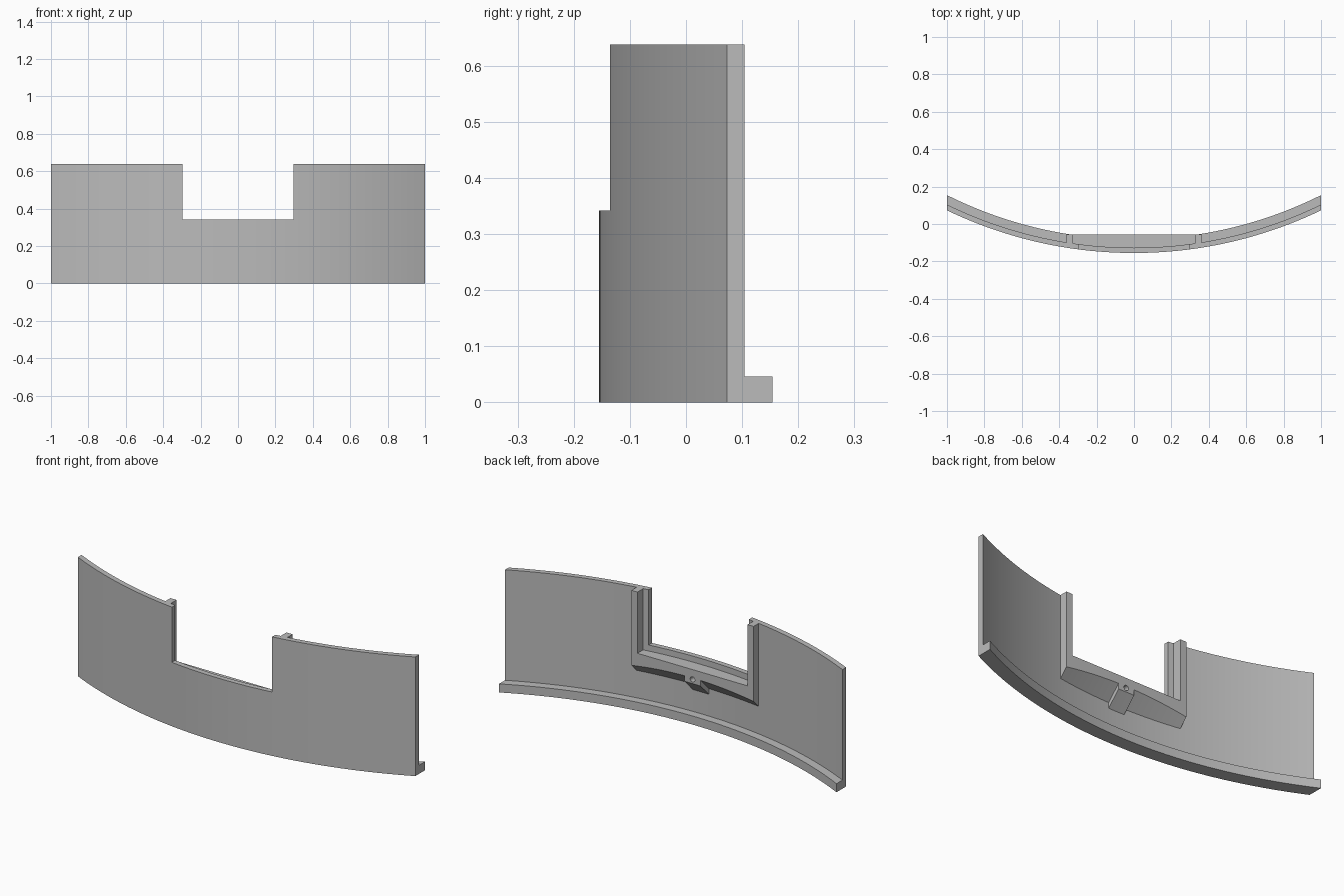
import bpy, bmesh, math
from mathutils import Matrix

cube = bpy.data.objects.get("Cube")
if cube:
    bpy.data.objects.remove(cube, do_unlink=True)

CENTRE_Y = 2.152                                # axis of the curved wall
R_OUT, R_IN, R_FLANGE = 2.307, 2.279, 2.234
HEIGHT, FLANGE_H = 0.638, 0.046
BACK_Y = -0.055                                 # flat rear plane of the frame

grey = bpy.data.materials.new("plain grey")
grey.use_nodes = True
grey.diffuse_color = (0.5, 0.5, 0.5, 1)
grey.node_tree.nodes["Principled BSDF"].inputs["Base Color"].default_value = (0.5, 0.5, 0.5, 1)


def arc_y(x, r):
    return CENTRE_Y - math.sqrt(r * r - x * x)


def finish(name, bm):
    bmesh.ops.recalc_face_normals(bm, faces=bm.faces)
    mesh = bpy.data.meshes.new(name)
    bm.to_mesh(mesh)
    bm.free()
    obj = bpy.data.objects.new(name, mesh)
    bpy.context.collection.objects.link(obj)
    mesh.materials.append(grey)
    return obj


def loft(name, half_width, steps, section):
    """Sweep section(x) -> [(y, z), ...] from -half_width to +half_width."""
    bm = bmesh.new()
    rings = []
    for i in range(steps + 1):
        x = half_width * (2 * i / steps - 1)
        rings.append([bm.verts.new((x, y, z)) for y, z in section(x)])
    for a, b in zip(rings, rings[1:]):
        for j in range(len(a)):
            k = (j + 1) % len(a)
            bm.faces.new((a[j], a[k], b[k], b[j]))
    bm.faces.new(rings[0])
    bm.faces.new(rings[-1])
    return finish(name, bm)


def cut(obj, cutter):
    mod = obj.modifiers.new("cut", 'BOOLEAN')
    mod.operation, mod.solver, mod.object = 'DIFFERENCE', 'EXACT', cutter
    bpy.context.view_layer.objects.active = obj
    bpy.ops.object.modifier_apply(modifier=mod.name)


def notch_cutter(half_width, bottom):
    bm = bmesh.new()
    bmesh.ops.create_cube(bm, size=1, matrix=Matrix.Translation((0, 0, bottom + 0.5))
                          @ Matrix.Diagonal((2 * half_width, 1, 1, 1)))
    return finish("notch_cutter", bm)


def wall_section(x):
    out, inner, lip = (arc_y(x, r) for r in (R_OUT, R_IN, R_FLANGE))
    return [(out, 0), (lip, 0), (lip, FLANGE_H), (inner, FLANGE_H),
            (inner, HEIGHT), (out, HEIGHT)]


def support_section(wall_z, top):
    """Section whose underside rises at 45 degrees away from the wall."""
    def section(x):
        wall = arc_y(x, R_IN)
        root = wall - 0.006
        return [(root, wall_z), (wall, wall_z), (BACK_Y, wall_z + BACK_Y - wall),
                (BACK_Y, top), (root, top)]
    return section


# Curved wall with its bottom flange and the open notch
wall = loft("curved_wall", 1.0, 64, wall_section)
# U-shaped rabbet frame behind the notch, and the small screw block under it
frame = loft("notch_frame", 0.362, 24, support_section(0.193, HEIGHT))
block = loft("screw_block", 0.047, 4, support_section(0.163, 0.3))

for obj, half_width, bottom in ((wall, 0.297, 0.342), (frame, 0.326, 0.31)):
    cutter = notch_cutter(half_width, bottom)
    cut(obj, cutter)
    bpy.data.objects.remove(cutter, do_unlink=True)

# Blind screw hole in the back of the frame
bm = bmesh.new()
bmesh.ops.create_cone(bm, cap_ends=True, segments=24, radius1=0.014, radius2=0.014, depth=0.1,
                      matrix=Matrix.Translation((0, BACK_Y, 0.257))
                      @ Matrix.Rotation(math.pi / 2, 4, 'X'))
drill = finish("hole_cutter", bm)
for obj in (frame, block):
    cut(obj, drill)
bpy.data.objects.remove(drill, do_unlink=True)

# Smooth curves, crisp edges
for obj in (wall, frame, block):
    bpy.ops.object.select_all(action='DESELECT')
    obj.select_set(True)
    bpy.context.view_layer.objects.active = obj
    bpy.ops.object.shade_smooth_by_angle(angle=math.radians(30))
